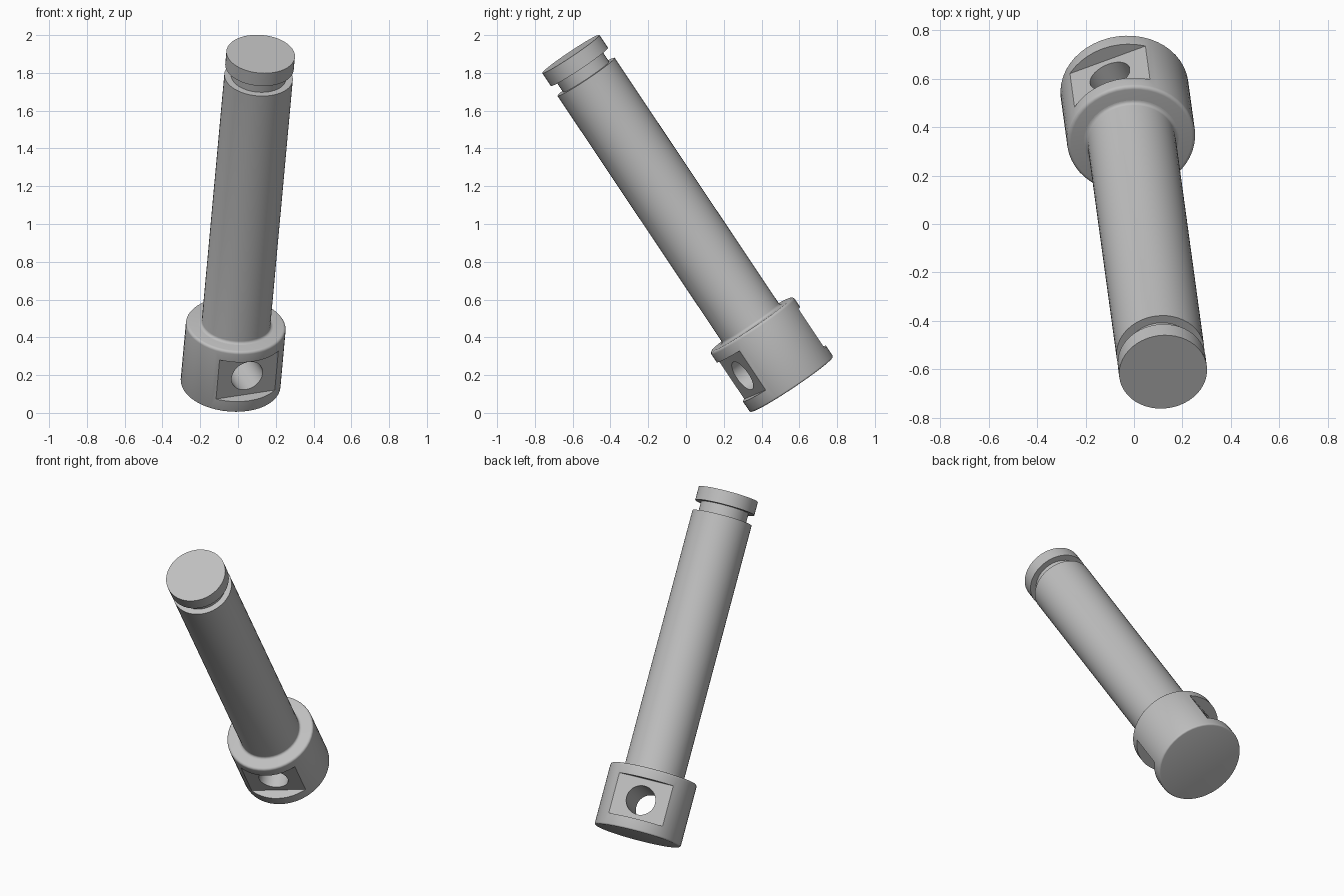
import bpy
import math
from mathutils import Matrix, Vector

cube = bpy.data.objects.get("Cube")
if cube:
    bpy.data.objects.remove(cube, do_unlink=True)

# Single plain grey metal
grey = bpy.data.materials.new("grey_metal")
grey.use_nodes = True
grey.diffuse_color = (0.52, 0.52, 0.52, 1)
grey.node_tree.nodes["Principled BSDF"].inputs["Base Color"].default_value = grey.diffuse_color

# Leaning frame: local z runs along the pin, local y along the cross hole
base = Vector((-0.04, 0.56, 0.15))
axis = (Vector((0.12, -0.61, 1.90)) - base).normalized()
side = Vector((0.36, -0.76, -0.54))
side = (side - axis * side.dot(axis)).normalized()
across = side.cross(axis)
frame = Matrix.Translation(base) @ Matrix((across, side, axis)).transposed().to_4x4()


def lathe(name, profile, segments=48):
    """Closed solid of revolution from (radius, height) points, bottom to top."""
    verts, faces = [], []
    for radius, height in profile:
        for i in range(segments):
            a = math.tau * i / segments
            verts.append((radius * math.cos(a), radius * math.sin(a), height))
    for row in range(len(profile) - 1):
        for i in range(segments):
            j = (i + 1) % segments
            low, high = row * segments, (row + 1) * segments
            faces.append((low + i, low + j, high + j, high + i))
    faces.append(tuple(reversed(range(segments))))
    faces.append(tuple(range(len(verts) - segments, len(verts))))
    mesh = bpy.data.meshes.new(name)
    mesh.from_pydata(verts, [], faces)
    mesh.materials.append(grey)
    obj = bpy.data.objects.new(name, mesh)
    bpy.context.collection.objects.link(obj)
    return obj


def arc(radius, height, size, start, end, steps=4):
    """Quarter-round points about a centre, angles in degrees."""
    angles = [math.radians(start + (end - start) * i / steps) for i in range(steps + 1)]
    return [(radius + size * math.cos(a), height + size * math.sin(a)) for a in angles]


def activate(obj):
    bpy.ops.object.select_all(action="DESELECT")
    obj.select_set(True)
    bpy.context.view_layer.objects.active = obj


def cut(target, cutter):
    cutter.hide_render = True
    mod = target.modifiers.new("cut", "BOOLEAN")
    mod.operation, mod.solver, mod.object = "DIFFERENCE", "EXACT", cutter
    activate(target)
    bpy.ops.object.modifier_apply(modifier=mod.name)
    bpy.data.objects.remove(cutter, do_unlink=True)


HEAD_R, HEAD_H, SHAFT_R, LENGTH = 0.265, 0.385, 0.182, 2.111

# Wide head with softened rims
head = lathe("pin_head",
             arc(HEAD_R - 0.01, 0.01, 0.01, -90, 0)
             + arc(HEAD_R - 0.015, HEAD_H - 0.015, 0.015, 0, 90))

# Flats on both sides of the head
for sign in (-1, 1):
    bpy.ops.mesh.primitive_cube_add(size=1, location=(0, sign * 0.405, 0.195))
    flat = bpy.context.object
    flat.scale = (1, 0.4, 0.25)
    bpy.context.view_layer.update()
    cut(head, flat)

# Cross hole through the flats
bpy.ops.mesh.primitive_cylinder_add(vertices=40, radius=0.088, depth=1,
                                    location=(0, 0, 0.19),
                                    rotation=(math.pi / 2, 0, 0))
cut(head, bpy.context.object)

# Long shaft with a fillet at its foot and a retaining groove near the end
shaft = lathe("pin_shaft",
              arc(SHAFT_R + 0.015, HEAD_H + 0.015, 0.015, 270, 180)
              + [(SHAFT_R, LENGTH - 0.146), (0.146, LENGTH - 0.146),
                 (0.146, LENGTH - 0.082), (SHAFT_R, LENGTH - 0.082),
                 (SHAFT_R, LENGTH)])

for part in (head, shaft):
    part.data.materials.clear()
    part.data.materials.append(grey)
    part.matrix_world = frame
    activate(part)
    bpy.ops.object.shade_smooth_by_angle(angle=math.radians(30))
